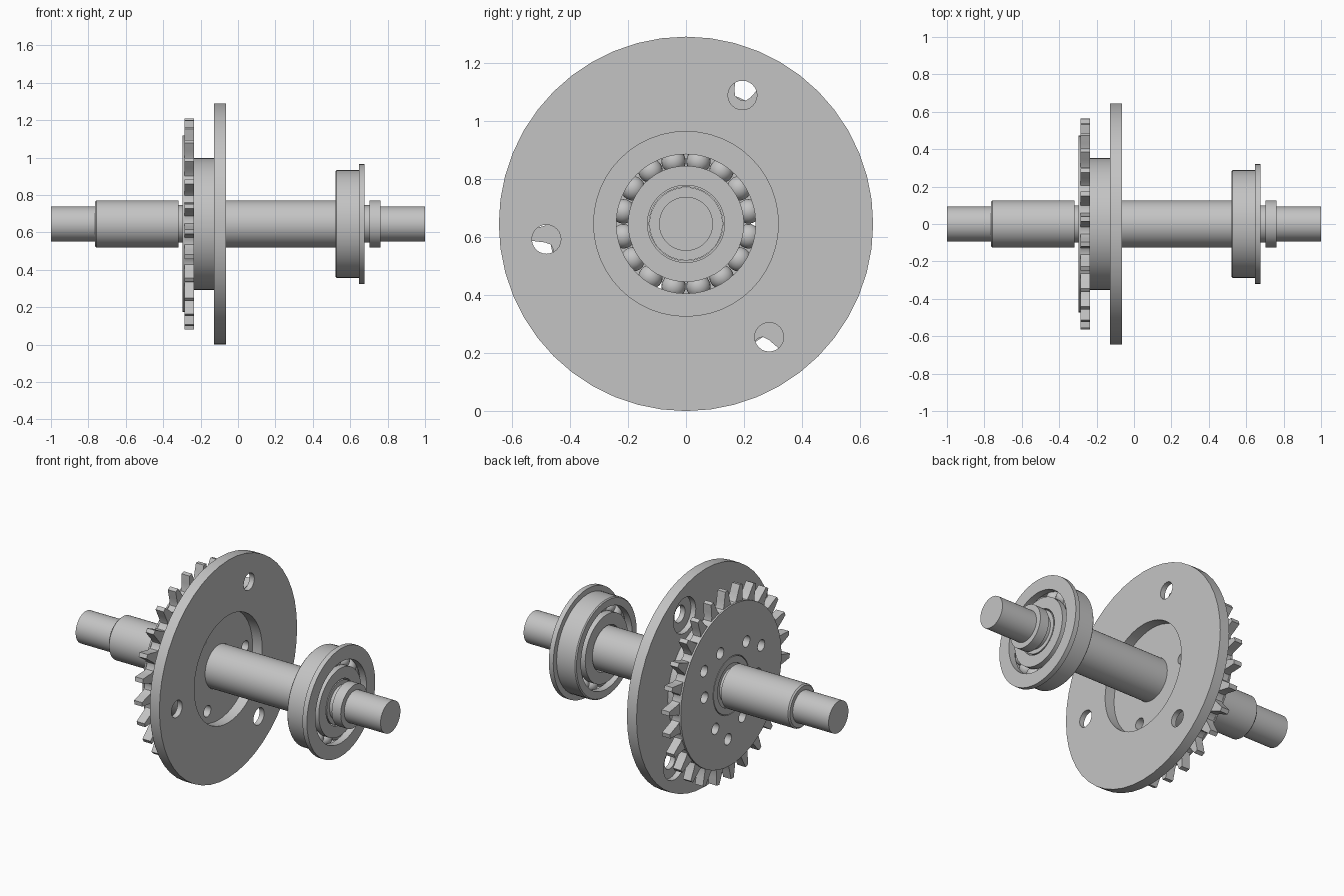
import bpy, bmesh, math
from mathutils import Matrix

cube = bpy.data.objects.get("Cube")
if cube:
    bpy.data.objects.remove(cube, do_unlink=True)

AXIS_Z = 0.645
steel = bpy.data.materials.new("grey steel")
steel.use_nodes = True
GREY = (0.55, 0.55, 0.55, 1)
steel.diffuse_color = GREY
steel.node_tree.nodes["Principled BSDF"].inputs["Base Color"].default_value = GREY


def finish(bm, name):
    bmesh.ops.recalc_face_normals(bm, faces=bm.faces)
    mesh = bpy.data.meshes.new(name)
    bm.to_mesh(mesh)
    bm.free()
    mesh.materials.append(steel)
    obj = bpy.data.objects.new(name, mesh)
    obj.location.z = AXIS_Z
    bpy.context.collection.objects.link(obj)
    return obj


def lathe(name, profile, steps=48):
    """Spin a closed (x, radius) profile around the shaft axis."""
    bm = bmesh.new()
    verts = [bm.verts.new((x, 0, r)) for x, r in profile]
    edges = [bm.edges.new((v, verts[(i + 1) % len(verts)])) for i, v in enumerate(verts)]
    bmesh.ops.spin(bm, geom=verts + edges, cent=(0, 0, 0), axis=(1, 0, 0),
                   angle=math.tau, steps=steps)
    bmesh.ops.remove_doubles(bm, verts=bm.verts, dist=1e-5)
    bmesh.ops.dissolve_degenerate(bm, edges=bm.edges, dist=1e-5)
    loose = [e for e in bm.edges if not e.link_faces]
    bmesh.ops.delete(bm, geom=loose, context='EDGES')
    return finish(bm, name)


def ring(name, x0, x1, inner, outer, steps=48):
    return lathe(name, [(x0, inner), (x0, outer), (x1, outer), (x1, inner)], steps)


def polar(radius, degrees):
    a = math.radians(degrees)
    return radius * math.cos(a), radius * math.sin(a)


def drill(obj, x0, x1, holes):
    """Cut round holes, each given as (circle radius, angle, hole radius)."""
    bm = bmesh.new()
    for radius, angle, size in holes:
        y, z = polar(radius, angle)
        place = Matrix.Translation(((x0 + x1) / 2, y, z)) @ Matrix.Rotation(math.pi / 2, 4, 'Y')
        bmesh.ops.create_cone(bm, cap_ends=True, segments=24, radius1=size, radius2=size,
                              depth=x1 - x0, matrix=place)
    cutter = finish(bm, "hole_cutter")
    cutter.hide_render = True
    mod = obj.modifiers.new("holes", 'BOOLEAN')
    mod.operation = 'DIFFERENCE'
    mod.solver = 'EXACT'
    mod.object = cutter
    bpy.context.view_layer.objects.active = obj
    bpy.ops.object.modifier_apply(modifier=mod.name)
    bpy.data.objects.remove(cutter, do_unlink=True)


parts = []

# Stepped shaft with retaining grooves
parts.append(lathe("shaft", [
    (-1, 0), (-1, .093), (-.765, .093), (-.765, .118), (-.757, .126), (-.318, .126),
    (-.318, .1), (-.29, .1), (-.29, .126), (.67, .126), (.67, .1), (.703, .1),
    (.703, .126), (.762, .126), (.762, .093), (1, .093), (1, 0)]))

# Large disc: central opening, three holes counterbored from the sprocket side
disc = ring("large_disc", -.127, -.064, .318, .645)
turns = [66.3, 186.3, 306.3]
drill(disc, -.2, 0, [(.484, a, .05) for a in turns])
drill(disc, -.2, -.095, [(.484, a, .105) for a in turns])
parts.append(disc)

# Hub behind the disc, with a boss through the sprocket
hub = lathe("hub", [(-.296, .127), (-.296, .165), (-.234, .165), (-.234, .353),
                    (-.127, .353), (-.127, .127)])
through = [(.25, a, .033) for a in (5, 125, 245)]
drill(hub, -.3, -.1, through)
parts.append(hub)

# Toothed sprocket with its bolt holes
TEETH = 26
half = [(.17, .471), (.26, .49), (.32, .52), (.41, .565)]
gap = [(-f, r) for f, r in reversed(half)] + [(0, .466)] + half
bm = bmesh.new()
outline = []
for i in range(TEETH):
    for f, r in gap:
        y, z = polar(r, 66.5 + (i + f) * 360 / TEETH)
        outline.append(bm.verts.new((-.286, y, z)))
face = bm.faces.new(outline)
extruded = bmesh.ops.extrude_face_region(bm, geom=[face])["geom"]
bmesh.ops.translate(bm, vec=(.052, 0, 0),
                    verts=[v for v in extruded if isinstance(v, bmesh.types.BMVert)])
sprocket = finish(bm, "sprocket")
plate = ring("sprocket_plate", -.296, -.286, .169, .472)
bolts = []
for middle in (35.5, 155.5, 275.5):
    bolts += [(.31, middle, .033), (.25, middle - 30.5, .033), (.25, middle + 30.5, .033)]
drill(sprocket, -.32, -.2, bolts + [(0, 0, .167)])
drill(plate, -.32, -.2, bolts)
parts += [sprocket, plate]

# Flanged ball bearing
parts.append(lathe("bearing_outer_ring", [
    (.521, .24), (.521, .282), (.527, .288), (.647, .288), (.647, .32), (.676, .32),
    (.676, .24), (.635, .24), (.617, .257), (.58, .257), (.562, .24)]))
parts.append(lathe("bearing_inner_ring", [
    (.521, .133), (.521, .2), (.562, .2), (.58, .183), (.617, .183), (.635, .2),
    (.67, .2), (.67, .133)]))
BALLS = 16
bm = bmesh.new()
for i in range(BALLS):
    y, z = polar(.22, (i + .5) * 360 / BALLS)
    bmesh.ops.create_uvsphere(bm, u_segments=20, v_segments=12, radius=.042,
                              matrix=Matrix.Translation((.598, y, z)))
parts.append(finish(bm, "bearing_balls"))

# Smooth shading with sharp edges kept
bpy.ops.object.select_all(action='DESELECT')
for part in parts:
    part.select_set(True)
bpy.context.view_layer.objects.active = parts[0]
bpy.ops.object.shade_smooth_by_angle(angle=math.radians(30))
